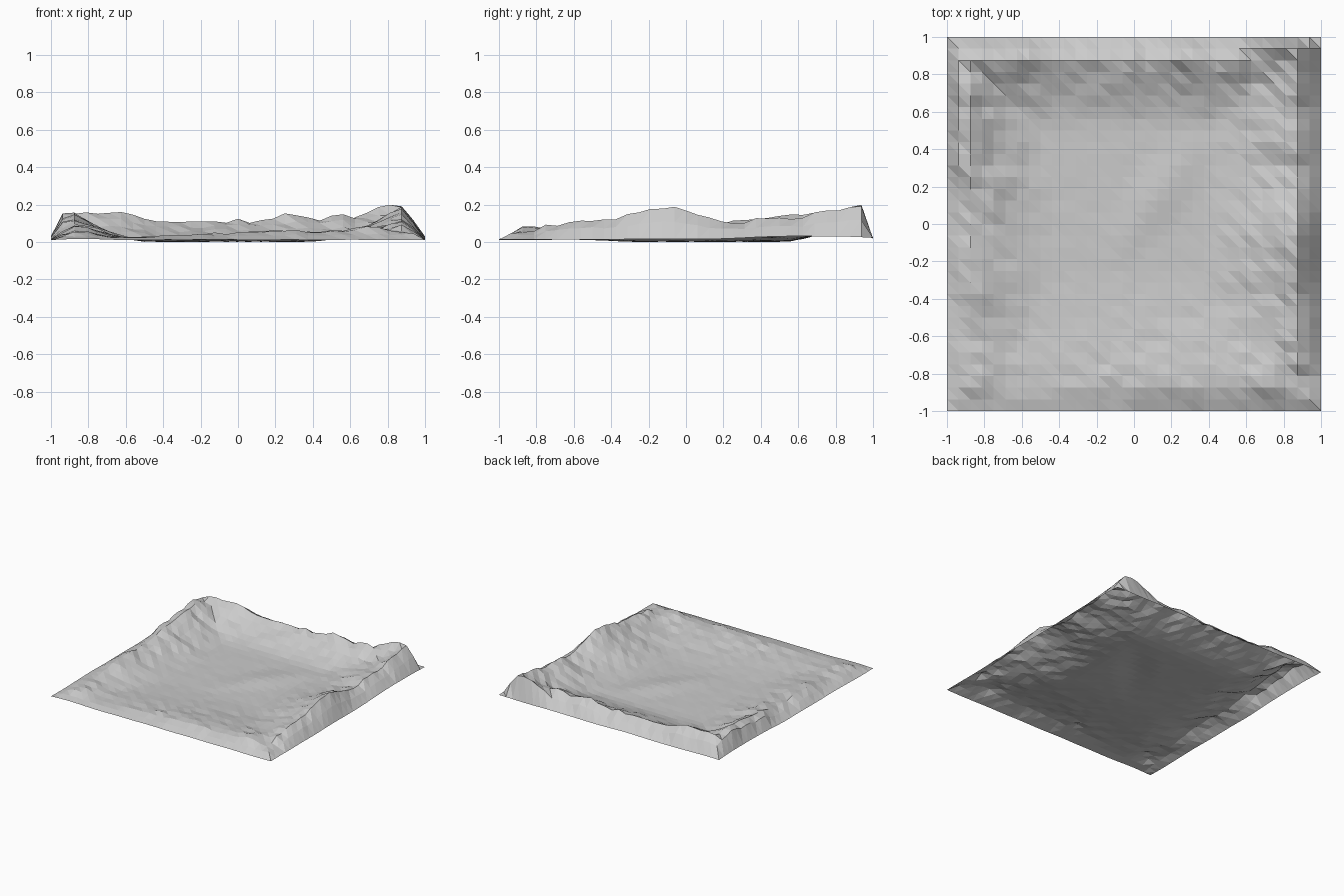
import bpy, bmesh, random
from mathutils import Vector, noise

if "Cube" in bpy.data.objects:
    bpy.data.objects.remove(bpy.data.objects["Cube"])

random.seed(4)
N = 32

# Rim crest heights along each side, as (position, height)
RIGHT = [(-1, .06), (-.93, .075), (-.82, .065), (-.65, .105), (-.45, .11), (-.3, .145),
         (-.05, .195), (.1, .14), (.3, .10), (.45, .125), (.7, .15), (.93, .19), (1, .17)]
LEFT = [(-1, .03), (-.9, .06), (-.6, .05), (-.3, .085), (0, .08), (.2, .105),
        (.35, .135), (.5, .155), (.75, .165), (.93, .165), (1, .15)]
BACK = [(-1, .15), (-.9, .165), (-.6, .155), (-.4, .11), (-.15, .11), (0, .12), (.1, .105),
        (.3, .155), (.45, .115), (.58, .17), (.7, .165), (.87, .195), (1, .17)]
FRONT = [(-1, .03), (-.6, .03), (-.2, .04), (.2, .06), (.5, .065), (.7, .08), (1, .05)]


def along(profile, t):
    for (a, ha), (b, hb) in zip(profile, profile[1:]):
        if t <= b:
            return ha + (hb - ha) * (t - a) / (b - a)
    return profile[-1][1]


def falloff(d, crest, width):
    """Inner bank: full at the crest, easing down to the floor."""
    t = min(max((d - crest) / width, 0), 1)
    return (1 - t) ** 1.5


def border(x, y):
    """Low outer border of the sheet."""
    z = .022 + .008 * (y + 1) / 2 + .008 * noise.noise(Vector((x * 3, y * 3, 7)))
    return z + .014 * max(0, 1 - abs(y - .6) / .5) * max(0, abs(x) - .8) * 5


def height(x, y):
    wob = .03 * noise.noise(Vector((x * 6, y * 6, 11)))
    back_crest = .12 if x < .6 else .075
    # distance to border, crest inset, inner width, profile height for each side
    sides = ((1 - x, .125, .5, along(RIGHT, y)),
             (1 + x, .09 if y > .3 else .14, .42, along(LEFT, y)),
             (1 - y, back_crest, .36, along(BACK, x)),
             (1 + y, .15, .6, along(FRONT, x)))
    z = max(h * falloff(d, c, w) for d, c, w, h in sides)
    outer = min(min(max(d / (c + wob), 0), 1) ** .85 for d, c, w, h in sides)
    # rough, stepped banks and a calm floor
    rough = .15 + min(z / .07, 1)
    z += rough * .012 * noise.noise(Vector((x * 6, y * 9, 2)))
    z += rough * random.uniform(-.008, .008)
    # small diagonal ridge in the basin
    across = abs((x - .12) * .8 - (y - .15) * .6)
    lengthwise = abs((x - .12) * .6 + (y - .15) * .8)
    z += .022 * max(0, 1 - across / .16) * max(0, 1 - lengthwise / .45)
    z = max(z + .012, .006)
    # outer slope runs from the low border up to the crest
    low = border(x, y)
    return low + (z - low) * outer


# Terrain sheet
bm = bmesh.new()
grid = []
for j in range(N + 1):
    y = -1 + 2 * j / N
    grid.append([bm.verts.new((x, y, height(x, y)))
                 for x in (-1 + 2 * i / N for i in range(N + 1))])
for j in range(N):
    for i in range(N):
        a, b = grid[j][i], grid[j][i + 1]
        c, d = grid[j + 1][i + 1], grid[j + 1][i]
        bm.faces.new((a, b, d))
        bm.faces.new((b, c, d))
low = min(v.co.z for v in bm.verts)
for v in bm.verts:
    v.co.z -= low
mesh = bpy.data.meshes.new("terrain_basin")
bm.to_mesh(mesh)
bm.free()
bpy.context.collection.objects.link(bpy.data.objects.new("terrain_basin", mesh))
